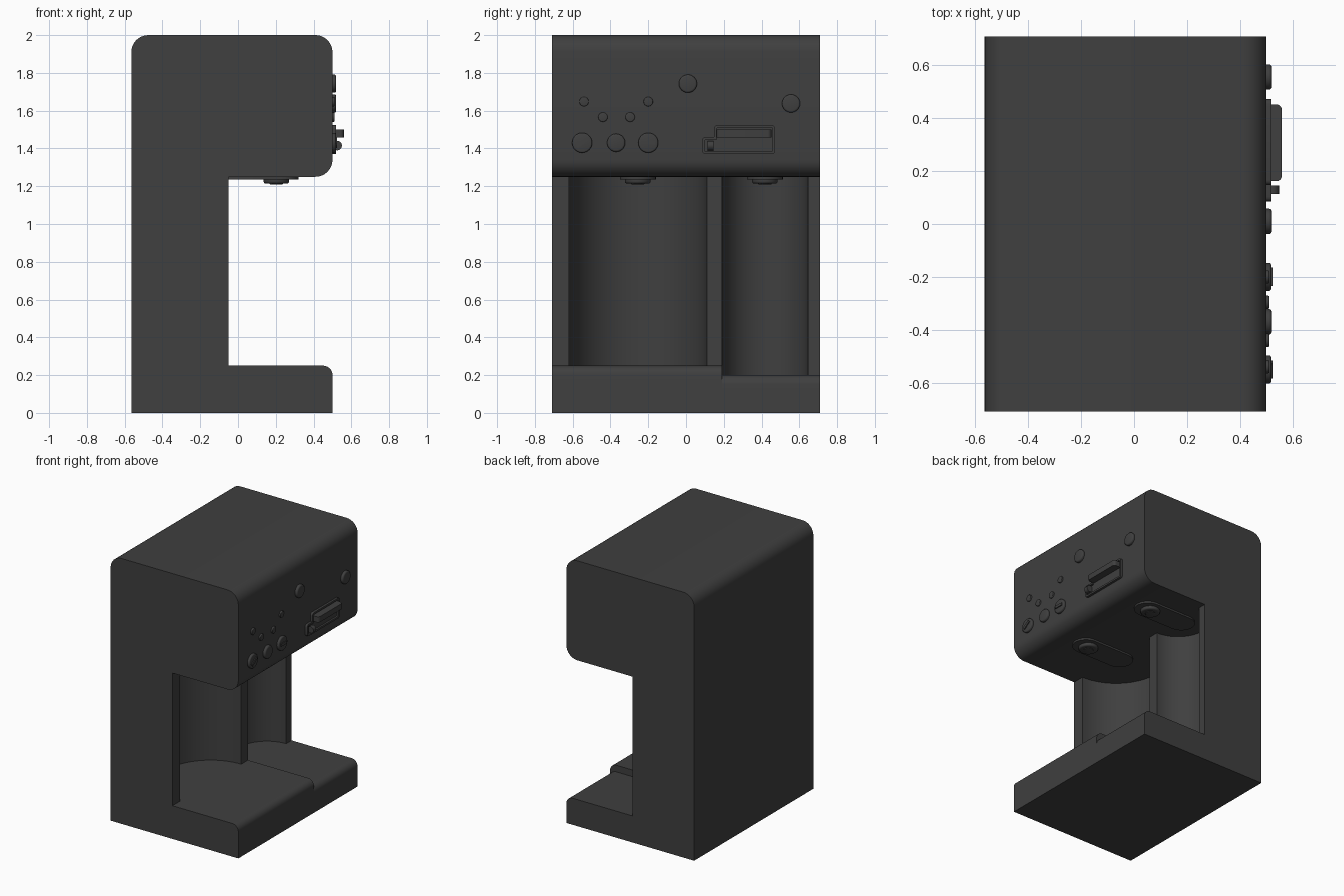
import bpy, bmesh, math
from mathutils import Vector

cube = bpy.data.objects.get("Cube")
if cube:
    bpy.data.objects.remove(cube, do_unlink=True)

charcoal = bpy.data.materials.new("charcoal")
charcoal.use_nodes = True
COLOUR = (0.05, 0.05, 0.05, 1)
charcoal.diffuse_color = COLOUR
charcoal.node_tree.nodes["Principled BSDF"].inputs["Base Color"].default_value = COLOUR

# Maps (u, v, depth) to x, y, z for each extrusion axis
AXES = {
    "x": lambda u, v, d: (d, u, v),
    "y": lambda u, v, d: (u, d, v),
    "z": lambda u, v, d: (u, v, d),
}


def prism(name, outline, axis, start, end, bevel=0, recess=None):
    """Extrude a 2D outline along an axis, optionally bevelled or with a sunken end face."""
    bm = bmesh.new()
    place = AXES[axis]
    low = [bm.verts.new(place(u, v, start)) for u, v in outline]
    high = [bm.verts.new(place(u, v, end)) for u, v in outline]
    bm.faces.new(low)
    cap = bm.faces.new(high)
    for i in range(len(low)):
        j = (i + 1) % len(low)
        bm.faces.new((low[i], low[j], high[j], high[i]))
    bmesh.ops.recalc_face_normals(bm, faces=bm.faces)
    if bevel:
        bmesh.ops.bevel(bm, geom=list(cap.edges), offset=bevel, segments=3,
                        profile=0.5, affect='EDGES')
    if recess:
        rim, depth = recess
        bmesh.ops.inset_region(bm, faces=[cap], thickness=rim, use_even_offset=True)
        shift = bmesh.ops.extrude_face_region(bm, geom=[cap])
        moved = [g for g in shift["geom"] if isinstance(g, bmesh.types.BMVert)]
        bmesh.ops.translate(bm, verts=moved, vec=Vector(place(0, 0, -depth)))
        bmesh.ops.delete(bm, geom=[cap], context='FACES')
    mesh = bpy.data.meshes.new(name)
    bm.to_mesh(mesh)
    bm.free()
    mesh.materials.append(charcoal)
    mesh.shade_smooth()
    mesh.set_sharp_from_angle(angle=math.radians(32))
    obj = bpy.data.objects.new(name, mesh)
    bpy.context.collection.objects.link(obj)
    return obj


def rounded(corners, steps=8):
    """Outline from (u, v, radius) corners; right-angled corners become arcs."""
    points = []
    for i, (u, v, r) in enumerate(corners):
        p = Vector((u, v))
        if not r:
            points.append((u, v))
            continue
        before = (Vector(corners[i - 1][:2]) - p).normalized() * r
        after = (Vector(corners[(i + 1) % len(corners)][:2]) - p).normalized() * r
        centre = p + before + after
        for k in range(steps + 1):
            t = math.pi / 2 * k / steps
            points.append(tuple(centre - after * math.cos(t) - before * math.sin(t)))
    return points


def box(u0, u1, v0, v1, r=0):
    return rounded([(u0, v0, r), (u1, v0, r), (u1, v1, r), (u0, v1, r)])


def circle(u, v, r, n=32):
    return [(u + r * math.cos(math.tau * k / n), v + r * math.sin(math.tau * k / n))
            for k in range(n)]


BACK, FACE, WALL, SIDE, STEP = -0.565, 0.5, -0.05, 0.71, 0.19
BAYS = {"wide": (-0.255, 0.365), "narrow": (0.4175, 0.2275)}

# Upper housing and two-level base
prism("housing", rounded([(BACK, 1.25, 0), (FACE, 1.25, 0.09), (FACE, 2, 0.09), (BACK, 2, 0.09)]),
      "y", -SIDE, SIDE)
for name, y0, y1, top in (("wide_base", -SIDE, STEP, 0.25), ("narrow_base", STEP, SIDE, 0.2)):
    prism(name, rounded([(BACK, 0, 0), (FACE, 0, 0), (FACE, top, 0.05), (BACK, top, 0)]),
          "y", y0, y1)

# Rear column with two half-round bays
plan = [(BACK, -SIDE), (WALL, -SIDE)]
for y, r in BAYS.values():
    for k in range(33):
        t = math.pi * k / 32
        plan.append((WALL - r * math.sin(t), y - r * math.cos(t)))
plan += [(WALL, SIDE), (BACK, SIDE)]
prism("column", plan, "z", 0.2, 1.25)

# Outlet plates and nozzles under the housing
for name, (y, r) in BAYS.items():
    prism(name + "_outlet_plate", box(-0.175, 0.32, y - 0.095, y + 0.095, 0.0949),
          "z", 1.25, 1.236)
    prism(name + "_nozzle", circle(0.203, y, 0.068), "z", 1.24, 1.214, bevel=0.012)
    prism(name + "_nozzle_tip", circle(0.203, y, 0.035), "z", 1.22, 1.209, bevel=0.004)

# Round buttons and indicator lamps on the control face
for i, (y, z) in enumerate([(0.01, 1.743), (0.556, 1.638), (-0.37, 1.43)]):
    prism(f"button_{i}", circle(y, z, 0.048), "x", FACE - 0.01, 0.52, bevel=0.01)
for i, (y, z) in enumerate([(-0.54, 1.648), (-0.2, 1.648), (-0.44, 1.566), (-0.296, 1.566)]):
    prism(f"lamp_{i}", circle(y, z, 0.025, 24), "x", FACE - 0.01, 0.511, bevel=0.005)

# Dials with a raised grip bar
for name, y, angle in (("left_dial", -0.2, 0), ("right_dial", -0.55, 35)):
    prism(name, circle(y, 1.43, 0.053), "x", FACE - 0.01, 0.518, bevel=0.008)
    c, s = math.cos(math.radians(angle)), math.sin(math.radians(angle))
    bar = [(y + u * c - v * s, 1.43 + u * s + v * c) for u, v in box(-0.035, 0.035, -0.01, 0.01)]
    prism(name + "_grip", bar, "x", 0.515, 0.525)

# Stepped lever panel with handle and small roller
panel = rounded([(0.085, 1.37, 0.018), (0.472, 1.37, 0.018), (0.472, 1.523, 0.018),
                 (0.148, 1.523, 0.018), (0.148, 1.46, 0), (0.085, 1.46, 0.018)], 4)
prism("lever_panel", panel, "x", FACE - 0.01, 0.518, recess=(0.014, 0.014))
prism("lever_handle", rounded([(0.5, 0.162, 0), (0.56, 0.162, 0.02),
                               (0.56, 0.452, 0.02), (0.5, 0.452, 0)]), "z", 1.458, 1.5)
prism("lever_roller", circle(0.525, 1.415, 0.025, 24), "y", 0.113, 0.145)
